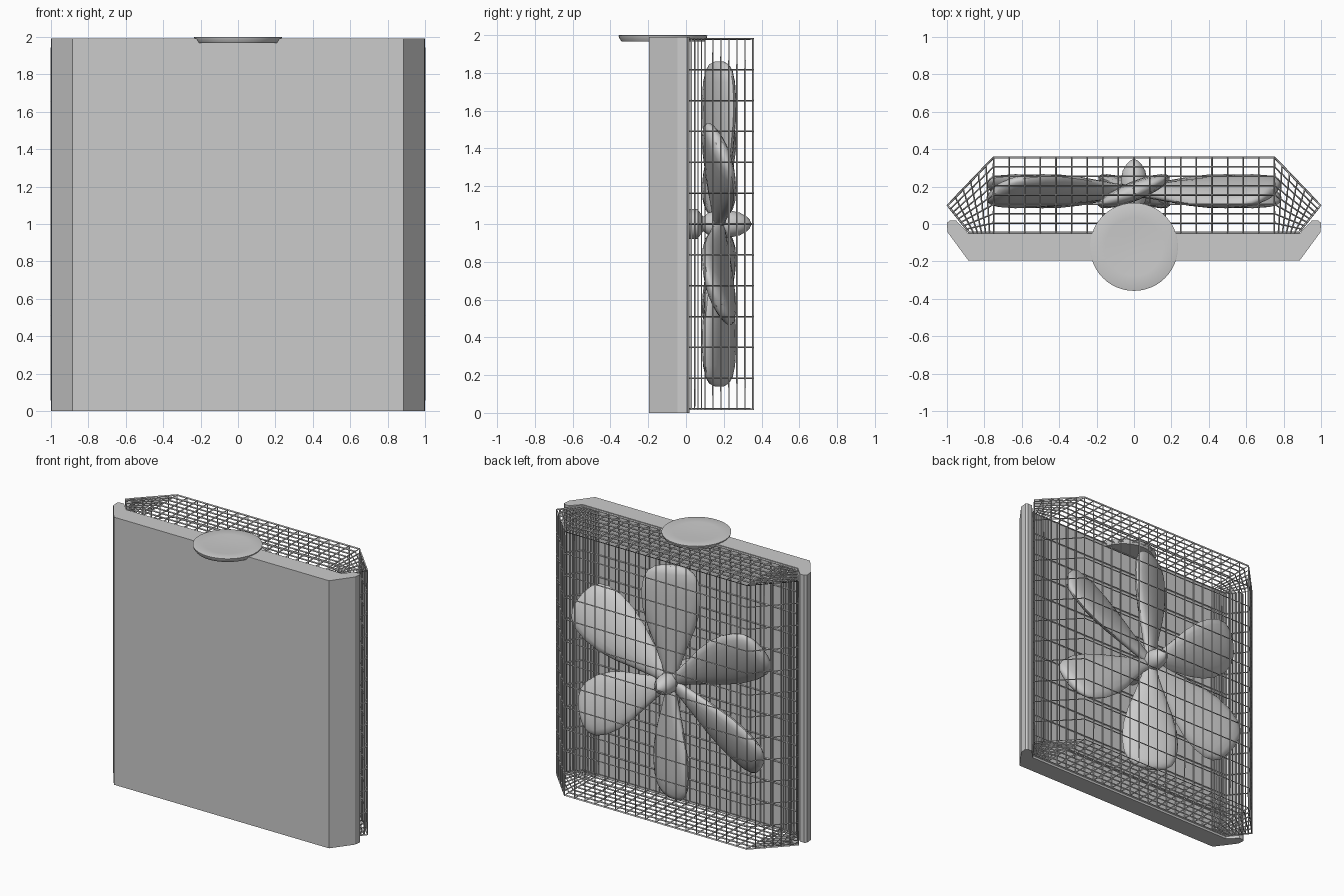
import bpy, bmesh
from math import sin, cos, pi, radians
from mathutils import Matrix, Vector

if "Cube" in bpy.data.objects:
    bpy.data.objects.remove(bpy.data.objects["Cube"])


def make_object(name, bm, smooth=None):
    bmesh.ops.recalc_face_normals(bm, faces=bm.faces[:])
    me = bpy.data.meshes.new(name)
    bm.to_mesh(me)
    bm.free()
    ob = bpy.data.objects.new(name, me)
    bpy.context.collection.objects.link(ob)
    if smooth:
        bpy.ops.object.select_all(action='DESELECT')
        ob.select_set(True)
        bpy.context.view_layer.objects.active = ob
        bpy.ops.object.shade_smooth_by_angle(angle=radians(smooth))
    return ob


def skin(bm, rings):
    """Join rings of points into a closed, capped tube."""
    vs = [[bm.verts.new(p) for p in r] for r in rings]
    n = len(vs[0])
    for a, b in zip(vs, vs[1:]):
        for i in range(n):
            bm.faces.new((a[i], a[(i + 1) % n], b[(i + 1) % n], b[i]))
    bm.faces.new(vs[0])
    bm.faces.new(vs[-1])


def ring(r, h, n=32):
    return [Vector((r * cos(2 * pi * i / n), r * sin(2 * pi * i / n), h)) for i in range(n)]


# Housing: thick panel with chamfered front corners and raised side lips
half = [(0.885, -0.195), (0.995, -0.045), (1.0, 0.005), (0.985, 0.018), (0.95, 0.018), (0.885, -0.05)]
outline = half + [(-x, y) for x, y in reversed(half)]
bm = bmesh.new()
skin(bm, [[(x, y, z) for x, y in outline] for z in (0, 1.99)])
make_object("housing_panel", bm)

# Cage: gridded six-sided box turned into wires
NX, NS, NY, NZ = 18, 6, 8, 12
Z0, Z1 = 0.02, 1.98


def cage_point(i, j):
    t = j / NY
    y = -0.045 + 0.4 * t
    if NS <= i <= NS + NX:
        return (-0.75 + 1.5 * (i - NS) / NX, y)
    side = -1 if i < NS else 1
    k = (NS - i if i < NS else i - NS - NX) / NS
    ex, ey = 0.88 + 0.115 * t, -0.045 + 0.145 * t
    return (side * (0.75 + (ex - 0.75) * k), y + (ey - y) * k)


bm = bmesh.new()
cols = NX + 2 * NS
for i in range(cols):
    for j in range(NY):
        q = [cage_point(*c) for c in ((i, j), (i + 1, j), (i + 1, j + 1), (i, j + 1))]
        for z in (Z0, Z1):
            bm.faces.new([bm.verts.new((x, y, z)) for x, y in q])
loop = ([(i, 0) for i in range(cols)] + [(cols, j) for j in range(NY)]
        + [(i, NY) for i in range(cols, 0, -1)] + [(0, j) for j in range(NY, 0, -1)])
for a, b in zip(loop, loop[1:] + loop[:1]):
    (ax, ay), (bx, by) = cage_point(*a), cage_point(*b)
    for k in range(NZ):
        za, zb = (Z0 + (Z1 - Z0) * m / NZ for m in (k, k + 1))
        bm.faces.new([bm.verts.new(p) for p in ((ax, ay, za), (bx, by, za), (bx, by, zb), (ax, ay, zb))])
bmesh.ops.remove_doubles(bm, verts=bm.verts[:], dist=0.0005)
cage = make_object("wire_cage", bm)
mod = cage.modifiers.new("wires", 'WIREFRAME')
mod.thickness = 0.012
mod.offset = 0
mod.use_even_offset = False

# Six pitched fan blades: (radius, half chord, half thickness)
stations = [(0.02, 0.04, 0.03), (0.12, 0.065, 0.036), (0.25, 0.11, 0.044), (0.4, 0.165, 0.05),
            (0.53, 0.198, 0.052), (0.65, 0.207, 0.052), (0.75, 0.192, 0.049),
            (0.81, 0.162, 0.043), (0.845, 0.115, 0.032), (0.86, 0.05, 0.015)]
pitch = radians(22)
for b in range(6):
    place = (Matrix.Translation((0, 0.175, 1)) @ Matrix.Rotation(b * pi / 3, 4, 'Y')
             @ Matrix.Rotation(pitch, 4, 'Z'))
    bm = bmesh.new()
    skin(bm, [[place @ Vector((c * cos(2 * pi * i / 20), t * sin(2 * pi * i / 20), r)) for i in range(20)]
              for r, c, t in stations])
    make_object(f"fan_blade_{b + 1}", bm, 40)

# Hub and motor shaft, revolved about the y axis
turn = Matrix.Translation((0, 0, 1)) @ Matrix.Rotation(-pi / 2, 4, 'X')


def revolve_y(name, profile):
    bm = bmesh.new()
    skin(bm, [[turn @ p for p in ring(r, h)] for r, h in profile])
    make_object(name, bm, 40)


revolve_y("fan_hub", [(0.03, 0.08), (0.06, 0.12), (0.072, 0.18), (0.07, 0.24), (0.06, 0.285),
                      (0.04, 0.32), (0.022, 0.338), (0.006, 0.345)])
revolve_y("motor_shaft", [(0.08, -0.06), (0.08, 0.06), (0.04, 0.09), (0.04, 0.14)])

# Round control dial on the top edge, slightly dished
bm = bmesh.new()
dial = [(0.22, 1.967), (0.232, 1.985), (0.235, 1.998), (0.23, 2.0), (0.155, 1.998), (0.07, 1.993)]
skin(bm, [[p + Vector((0, -0.122, 0)) for p in ring(r, h, 48)] for r, h in dial])
make_object("top_dial", bm, 40)
